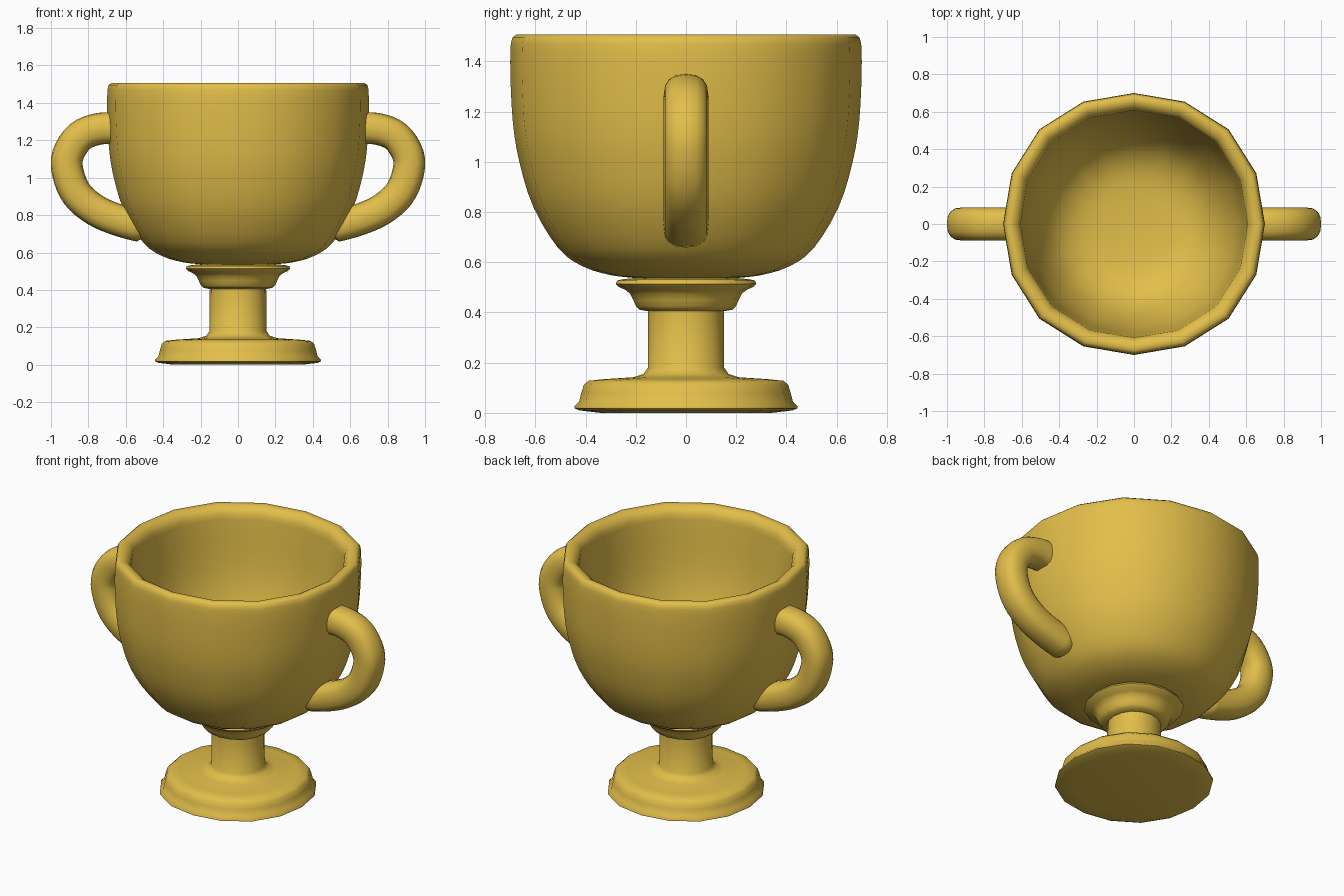
import bpy, bmesh, math
from mathutils import Vector

cube = bpy.data.objects.get("Cube")
if cube:
    bpy.data.objects.remove(cube, do_unlink=True)

GOLD = (0.76, 0.515, 0.068, 1)
gold = bpy.data.materials.new("gold")
gold.use_nodes = True
gold.diffuse_color = GOLD
gold.node_tree.nodes["Principled BSDF"].inputs["Base Color"].default_value = GOLD

SIDES = 16


def finish(name, bm, angle):
    bmesh.ops.recalc_face_normals(bm, faces=bm.faces)
    mesh = bpy.data.meshes.new(name)
    bm.to_mesh(mesh)
    bm.free()
    mesh.materials.append(gold)
    obj = bpy.data.objects.new(name, mesh)
    bpy.context.collection.objects.link(obj)
    bpy.ops.object.select_all(action='DESELECT')
    obj.select_set(True)
    bpy.context.view_layer.objects.active = obj
    bpy.ops.object.shade_smooth_by_angle(angle=math.radians(angle))


def smooth_path(points, steps):
    """Catmull-Rom curve through the points."""
    pts = [Vector(p) for p in points]
    pts = [2 * pts[0] - pts[1]] + pts + [2 * pts[-1] - pts[-2]]
    out = []
    for a, b, c, d in zip(pts, pts[1:], pts[2:], pts[3:]):
        for i in range(steps):
            t = i / steps
            out.append(0.5 * (2 * b + (c - a) * t + (2 * a - 5 * b + 4 * c - d) * t * t
                              + (3 * b - a - 3 * c + d) * t ** 3))
    return out + [pts[-2]]


def skin(bm, rings):
    """Join successive rings with quads and cap both ends."""
    for lo, hi in zip(rings, rings[1:]):
        for i in range(SIDES):
            j = (i + 1) % SIDES
            bm.faces.new((lo[i], lo[j], hi[j], hi[i]))
    bm.faces.new(rings[0])
    bm.faces.new(rings[-1])


def lathe(name, profile):
    """Turn a (radius, height) profile, very slightly fuller on the diagonals."""
    bm = bmesh.new()
    rings = []
    for r, z in profile:
        ring = []
        for i in range(SIDES):
            a = math.tau * i / SIDES
            s = r * (1 + 0.011 * (1 - math.cos(4 * a)))
            ring.append(bm.verts.new((s * math.cos(a), s * math.sin(a), z)))
        rings.append(ring)
    skin(bm, rings)
    finish(name, bm, 60)


# Bowl: outer wall up to the rounded rim, then down the inside
outer = smooth_path([(0.20, 0.537), (0.30, 0.549), (0.41, 0.583), (0.508, 0.655),
                     (0.608, 0.82), (0.664, 1.0), (0.69, 1.16), (0.70, 1.36),
                     (0.698, 1.47)], 3)
rim = [(0.692, 1.495), (0.677, 1.507), (0.65, 1.505), (0.625, 1.49)]
inner = smooth_path([(0.608, 1.46), (0.598, 1.36), (0.58, 1.16), (0.55, 1.0),
                     (0.49, 0.83), (0.405, 0.705), (0.28, 0.632), (0.10, 0.61)], 3)
lathe("bowl", [tuple(p) for p in outer] + rim + [tuple(p) for p in inner])

# Stem with its collar and stepped foot
foot = [(0.34, 0.0), (0.425, 0.01), (0.444, 0.018), (0.444, 0.026), (0.426, 0.044),
        (0.417, 0.08), (0.407, 0.112), (0.388, 0.128), (0.33, 0.134), (0.21, 0.142),
        (0.17, 0.155), (0.152, 0.18)]
collar = [(0.151, 0.405), (0.185, 0.411), (0.199, 0.425), (0.21, 0.45), (0.222, 0.474),
          (0.24, 0.489), (0.268, 0.502), (0.28, 0.514), (0.274, 0.527), (0.25, 0.533),
          (0.19, 0.538)]
lathe("stem_and_foot", foot + collar)

# Handles: soft-cornered tube swept along an ear-shaped path, one per side
ear = smooth_path([(0.62, 1.262), (0.74, 1.262), (0.845, 1.22), (0.91, 1.12),
                   (0.908, 1.02), (0.86, 0.91), (0.76, 0.825), (0.63, 0.77),
                   (0.485, 0.732)], 4)


def handle(name, side):
    bm = bmesh.new()
    rings = []
    for i, p in enumerate(ear):
        run = (ear[min(i + 1, len(ear) - 1)] - ear[max(i - 1, 0)]).normalized()
        out = Vector((-run.y, run.x))
        size = 0.6 if i == len(ear) - 1 else 1  # blunt lower tip
        ring = []
        for k in range(SIDES):
            a = math.tau * k / SIDES
            u, v = (size * math.copysign(abs(f) ** 0.8, f) for f in (math.cos(a), math.sin(a)))
            q = p + out * u * 0.085
            ring.append(bm.verts.new((side * q.x, v * 0.089, q.y)))
        rings.append(ring)
    skin(bm, rings)
    finish(name, bm, 60)


handle("left_handle", 1)
handle("right_handle", -1)
